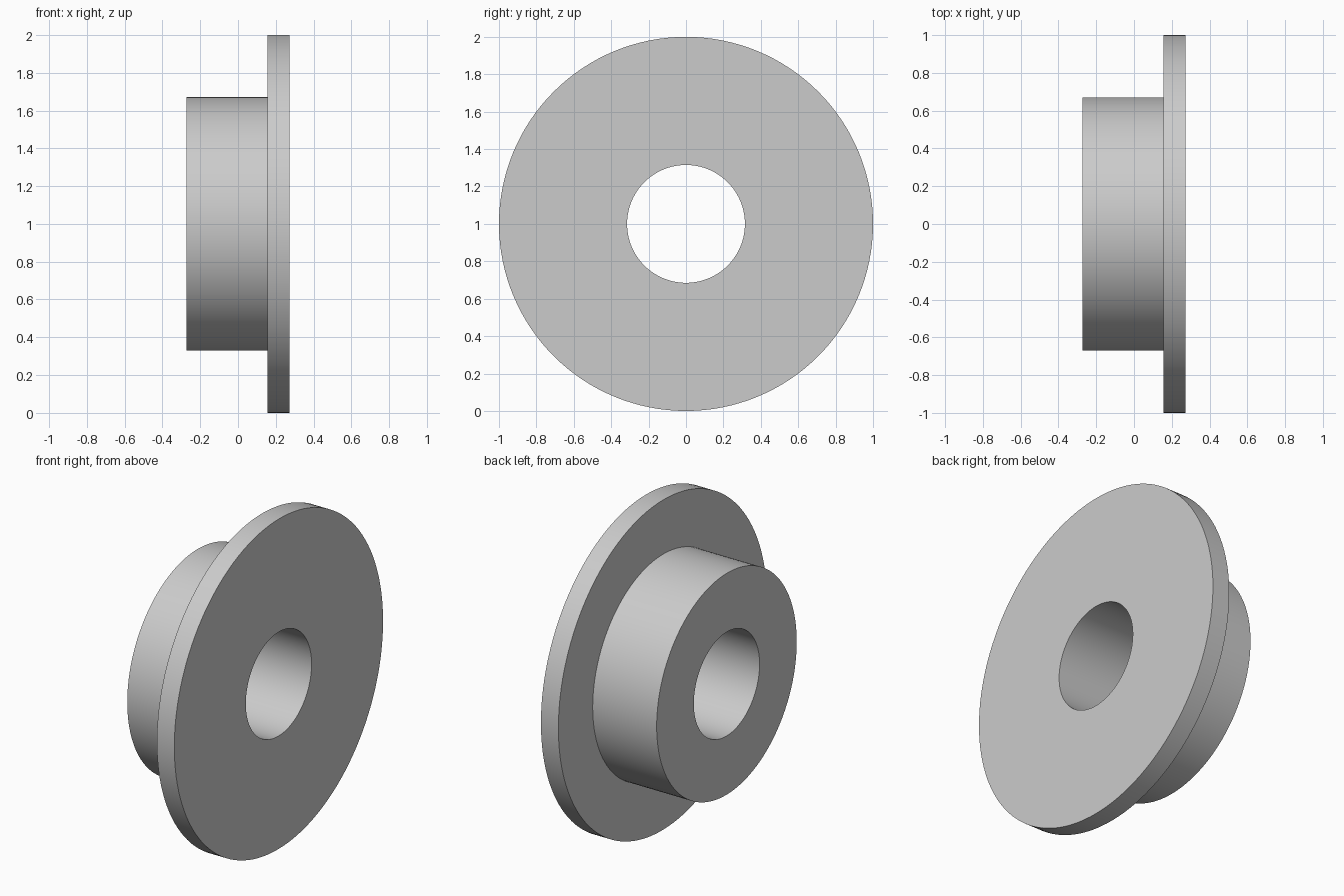
import bpy
import bmesh
from math import cos, sin, tau, radians

SEGMENTS = 128
AXIS_Z = 1.0

# Remove the default cube
cube = bpy.data.objects.get("Cube")
if cube:
    bpy.data.objects.remove(cube, do_unlink=True)

# Plain grey metal
grey = bpy.data.materials.new("grey_metal")
grey.use_nodes = True
colour = (0.6, 0.6, 0.6, 1.0)
grey.diffuse_color = colour
grey.node_tree.nodes["Principled BSDF"].inputs["Base Color"].default_value = colour


def lathe_x(name, profile, material):
    """Revolve a closed (x, radius) profile around the x axis."""
    bm = bmesh.new()
    rings = []
    for i in range(SEGMENTS):
        a = tau * i / SEGMENTS
        rings.append([bm.verts.new((x, r * cos(a), r * sin(a))) for x, r in profile])
    n = len(profile)
    for i, ring in enumerate(rings):
        following = rings[(i + 1) % SEGMENTS]
        for j in range(n):
            k = (j + 1) % n
            bm.faces.new((ring[j], ring[k], following[k], following[j]))
    bmesh.ops.recalc_face_normals(bm, faces=bm.faces)
    mesh = bpy.data.meshes.new(name)
    bm.to_mesh(mesh)
    bm.free()
    mesh.materials.append(material)
    obj = bpy.data.objects.new(name, mesh)
    bpy.context.collection.objects.link(obj)
    obj.location.z = AXIS_Z
    bpy.ops.object.select_all(action="DESELECT")
    obj.select_set(True)
    bpy.context.view_layer.objects.active = obj
    bpy.ops.object.shade_smooth_by_angle(angle=radians(30))
    return obj


# Flanged bushing: hub, wide flange and through bore in one turned piece
bore, hub, flange = 0.315, 0.671, 1.0
back, step, face = -0.273, 0.156, 0.273
lathe_x(
    "flanged_bushing",
    [(back, bore), (back, hub), (step, hub), (step, flange), (face, flange), (face, bore)],
    grey,
)
